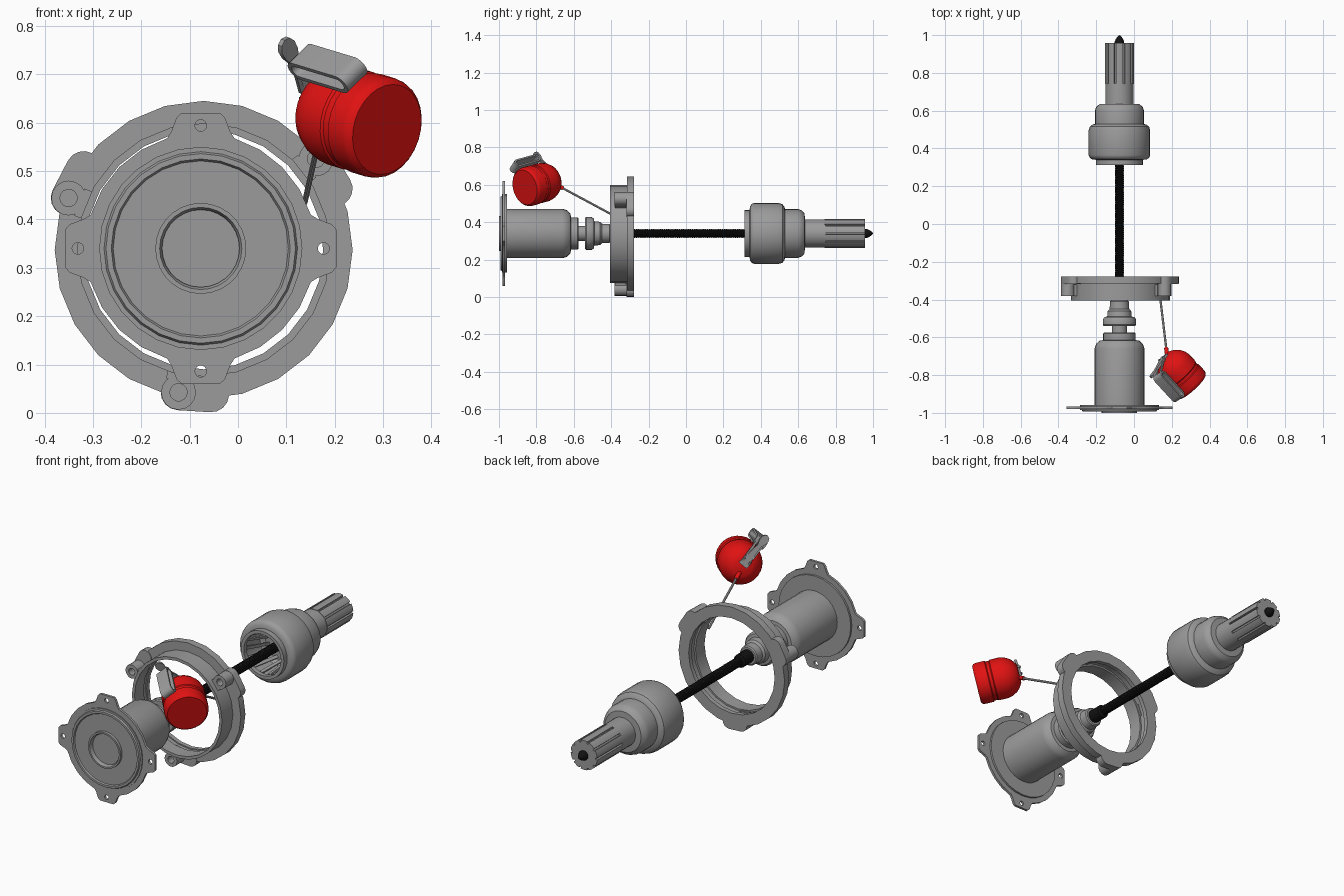
import bpy, bmesh, math
from mathutils import Vector, Matrix

if "Cube" in bpy.data.objects:
    bpy.data.objects.remove(bpy.data.objects["Cube"])


def material(name, rgb):
    m = bpy.data.materials.new(name)
    m.diffuse_color = (*rgb, 1)
    m.use_nodes = True
    m.node_tree.nodes["Principled BSDF"].inputs["Base Color"].default_value = m.diffuse_color
    return m


GREY = material("metal_grey", (0.33, 0.33, 0.33))
RED = material("float_red", (0.75, 0.006, 0.006))
BLACK = material("cable_black", (0.006, 0.006, 0.006))
LIGHT = material("wire_light_grey", (0.5, 0.5, 0.5))


def frame(origin, ex, ey, ez):
    m = Matrix((ex, ey, ez)).transposed().to_4x4()
    m.translation = origin
    return m


def along(origin, axis):
    q = Vector(axis).to_track_quat('Z', 'Y')
    return Matrix.Translation(origin) @ q.to_matrix().to_4x4()


X, Y, Z = Vector((1, 0, 0)), Vector((0, 1, 0)), Vector((0, 0, 1))
MAIN = frame((-0.077, 0, 0.34), X, Z, Y)      # local z runs along world y
RING = frame((-0.071, 0, 0.337), X, Z, Y)


def finish(bm, name, mat, m, angle=35):
    bmesh.ops.remove_doubles(bm, verts=bm.verts[:], dist=1e-5)
    bm.transform(m)
    bmesh.ops.recalc_face_normals(bm, faces=bm.faces[:])
    me = bpy.data.meshes.new(name)
    bm.to_mesh(me)
    bm.free()
    me.materials.append(mat)
    ob = bpy.data.objects.new(name, me)
    bpy.context.collection.objects.link(ob)
    bpy.ops.object.select_all(action='DESELECT')
    ob.select_set(True)
    bpy.context.view_layer.objects.active = ob
    bpy.ops.object.shade_smooth_by_angle(angle=math.radians(angle))
    return ob


def lathe(name, prof, mat, m, n=24, closed=False):
    """Revolve (height, radius) pairs around local z."""
    bm = bmesh.new()
    rings = []
    for h, r in prof:
        if r < 1e-6:
            rings.append([bm.verts.new((0, 0, h))] * n)
        else:
            rings.append([bm.verts.new((r * math.cos(2 * math.pi * i / n),
                                        r * math.sin(2 * math.pi * i / n), h)) for i in range(n)])
    pairs = list(zip(rings, rings[1:])) + ([(rings[-1], rings[0])] if closed else [])
    for a, b in pairs:
        for i in range(n):
            j = (i + 1) % n
            vs = list(dict.fromkeys((a[i], a[j], b[j], b[i])))
            if len(vs) > 2:
                bm.faces.new(vs)
    return finish(bm, name, mat, m)


def plate(name, loops, h0, h1, mat, m):
    """Flat plate from an outline and optional holes, between heights h0 and h1."""
    bm = bmesh.new()
    levels = ([], [])
    for loop in loops:
        lo, hi = ([bm.verts.new((x, y, h)) for x, y in loop] for h in (h0, h1))
        for i in range(len(loop)):
            j = (i + 1) % len(loop)
            bm.faces.new((lo[i], lo[j], hi[j], hi[i]))
            for vs, edges in zip((lo, hi), levels):
                edges.append(bm.edges.get((vs[i], vs[j])))
    for edges in levels:
        bmesh.ops.triangle_fill(bm, use_beauty=True, edges=edges)
    return finish(bm, name, mat, m)


def polar(r, deg):
    a = math.radians(deg)
    return Vector((r * math.cos(a), r * math.sin(a)))


def circle(c, r, n=14):
    return [Vector(c) + polar(r, 360 * i / n) for i in range(n)]


def capsule(p, q, r, n=8):
    d = Vector(q) - Vector(p)
    a = math.degrees(math.atan2(d.y, d.x))
    return ([Vector(q) + polar(r, a - 90 + 180 * i / n) for i in range(n + 1)] +
            [Vector(p) + polar(r, a + 90 + 180 * i / n) for i in range(n + 1)])


def bar(name, p, q, w, t, mat, side):
    """Rectangular bar from p to q, w wide along side, t thick."""
    p, q = Vector(p), Vector(q)
    ez = (q - p).normalized()
    ex = (Vector(side) - ez * ez.dot(Vector(side))).normalized()
    sq = [(-w / 2, -t / 2), (w / 2, -t / 2), (w / 2, t / 2), (-w / 2, t / 2)]
    return plate(name, [sq], 0, (q - p).length, mat, frame(p, ex, ez.cross(ex), ez))


# front flange with four eared bolt holes
outline, holes = [], []
for k in range(4):
    a = 90 * k
    outline += [polar(0.238, a - 17), polar(0.25, a - 14), polar(0.275, a - 10.5), polar(0.283, a - 8),
                polar(0.283, a + 8), polar(0.275, a + 10.5), polar(0.25, a + 14)]
    outline += [polar(0.238, a + 17 + 14 * i) for i in range(4)]
    holes.append(circle(polar(0.254, a), 0.012))
plate("front_flange", [outline] + holes, -0.98, -0.967, GREY, MAIN)

# main housing: raised front rings, blind bore, barrel and necks
lathe("housing", [
    (-0.90, 0), (-0.90, 0.008), (-0.905, 0.008), (-0.905, 0.023), (-0.90, 0.023), (-0.90, 0.08),
    (-0.99, 0.08), (-1.0, 0.085), (-1.0, 0.094), (-0.985, 0.094), (-0.985, 0.181),
    (-0.992, 0.185), (-0.992, 0.196), (-0.985, 0.2), (-0.985, 0.21), (-0.957, 0.21),
    (-0.957, 0.132), (-0.66, 0.132), (-0.635, 0.124), (-0.617, 0.104), (-0.615, 0.086),
    (-0.58, 0.086), (-0.574, 0.08), (-0.574, 0.04), (-0.54, 0.04), (-0.54, 0.083), (-0.533, 0.088),
    (-0.505, 0.088), (-0.493, 0.08), (-0.49, 0.065), (-0.46, 0.062), (-0.45, 0.052), (-0.41, 0.05),
    (-0.405, 0.044), (-0.405, 0)], GREY, MAIN, 28)

# clamp ring: stepped annulus with three bolt ears
lathe("clamp_ring", [
    (-0.405, 0.247), (-0.405, 0.262), (-0.315, 0.262), (-0.315, 0.308), (-0.277, 0.308),
    (-0.277, 0.25), (-0.30, 0.25), (-0.30, 0.256), (-0.33, 0.256), (-0.33, 0.247)],
    GREY, RING, 24, closed=True)
for i, (bolt, other) in enumerate(((39, 25), (159, 146), (260, 273))):
    p, q = polar(0.299, bolt), polar(0.299, other)
    plate(f"ring_ear_{i}", [capsule(p, q, 0.037)], -0.318, -0.277, GREY, RING)
    plate(f"ring_boss_{i}", [circle(p, 0.036, 16), circle(p, 0.018)], -0.382, -0.315, GREY, RING)
    bar(f"ring_rib_{i}", RING @ Vector((*polar(0.25, bolt), -0.35)),
        RING @ Vector((*polar(0.275, bolt), -0.35)), 0.06, 0.06, GREY, Y)

# ribbed cable, thicker collar and pointed tip
prof = [(-0.42, 0), (-0.42, 0.034), (-0.335, 0.034), (-0.33, 0.022)]
for i in range(82):
    y = -0.325 + i * 0.01
    prof += [(y, 0.0245), (y + 0.005, 0.022)]
prof += [(0.495, 0)]
lathe("cable", prof, BLACK, MAIN, 14)
lathe("cable_tip", [(0.94, 0), (0.94, 0.025), (0.966, 0.025), (0.98, 0.019), (0.995, 0.008), (1.0, 0)],
      BLACK, MAIN, 14)

# hollow rear coupling with stepped shoulders
lathe("rear_coupling", [
    (0.48, 0), (0.48, 0.10), (0.46, 0.118), (0.345, 0.118), (0.335, 0.108), (0.312, 0.108),
    (0.312, 0.125), (0.34, 0.125), (0.342, 0.145), (0.352, 0.158), (0.365, 0.163), (0.495, 0.163),
    (0.515, 0.157), (0.526, 0.143), (0.53, 0.13), (0.6, 0.13), (0.62, 0.123), (0.634, 0.106),
    (0.636, 0.075), (0.745, 0.075), (0.745, 0)], GREY, MAIN, 28)
for i in range(14):   # inner spring fingers
    a = 360 * i / 14
    p, q = polar(0.109, a), polar(0.085, a + 18)
    bar(f"spring_finger_{i}", MAIN @ Vector((*p, 0.335)), MAIN @ Vector((*q, 0.482)),
        0.016, 0.008, GREY, MAIN.to_3x3() @ Vector((-p.y, p.x, 0)))

# slotted rear sleeve
slots = []
for k in range(10):
    a = 36 * k
    slots += [polar(0.077, a + d) for d in (4, 11, 18, 25, 32)]
    slots += [polar(0.067, a + 32.5), polar(0.067, a + 39.5)]
plate("slotted_sleeve", [slots], 0.74, 0.957, GREY, MAIN)

# red float canister, hung off-axis
axis = Vector((0.66, -0.72, -0.2)).normalized()
face = Vector((0.308, -0.862, 0.586))
rear = face - axis * 0.22
lathe("canister", [
    (0, 0), (0, 0.045), (0.012, 0.066), (0.03, 0.085), (0.055, 0.099), (0.08, 0.105), (0.13, 0.105),
    (0.135, 0.101), (0.15, 0.101), (0.155, 0.106), (0.2, 0.106), (0.212, 0.103), (0.22, 0.095),
    (0.22, 0)], RED, along(rear, axis), 28)

# wire to the ring and its red end sleeve
w0, w1 = Vector((0.138, -0.385, 0.435)), Vector((0.172, -0.67, 0.588))
d = (w1 - w0).normalized()
L = (w1 - w0).length
lathe("tether_wire", [(0, 0), (0, 0.006), (L, 0.006), (L, 0)], LIGHT, along(w0, d), 10)
lathe("wire_sleeve", [(-0.015, 0), (-0.015, 0.011), (0.06, 0.011), (0.06, 0)], RED, along(w1, d), 12)

# handle loop lying beside the canister
radial = Vector((-0.38, -0.55, 0.74))
radial = (radial - axis * axis.dot(radial)).normalized()
tang = radial.cross(axis).normalized()
centre = Vector((0.185, -0.86, 0.712))
plate("handle_loop", [capsule((-0.068, 0), (0.068, 0), 0.023), capsule((-0.066, 0), (0.066, 0), 0.014)],
      -0.031, 0.031, GREY, frame(centre, axis, radial, tang))

# lever with rounded thumb paddle, hinge and bracket
hinge, tip = Vector((0.162, -0.70, 0.64)), Vector((0.10, -0.80, 0.758))
ez = (tip - hinge).normalized()
wide = (tang - ez * ez.dot(tang)).normalized()
L = (tip - hinge).length
plate("lever", [[(0, -0.024), (0.05, -0.018), (L - 0.045, -0.01), (L - 0.02, -0.019), (L, -0.02),
                 (L + 0.014, -0.013), (L + 0.019, 0), (L + 0.014, 0.013), (L, 0.02),
                 (L - 0.02, 0.019), (L - 0.045, 0.01), (0.05, 0.018), (0, 0.024)]],
      -0.006, 0.006, GREY, frame(hinge, ez, wide, ez.cross(wide)))
loop_end = centre - axis * 0.085
for s in (-1, 1):
    off = tang * 0.018 * s
    bar(f"lever_link_{s}", hinge + off + ez * 0.05, loop_end + off, 0.01, 0.008, GREY, tang)
    bar(f"hinge_bracket_{s}", rear + off + axis * 0.02, hinge + off + ez * 0.04, 0.01, 0.03, GREY, tang)
